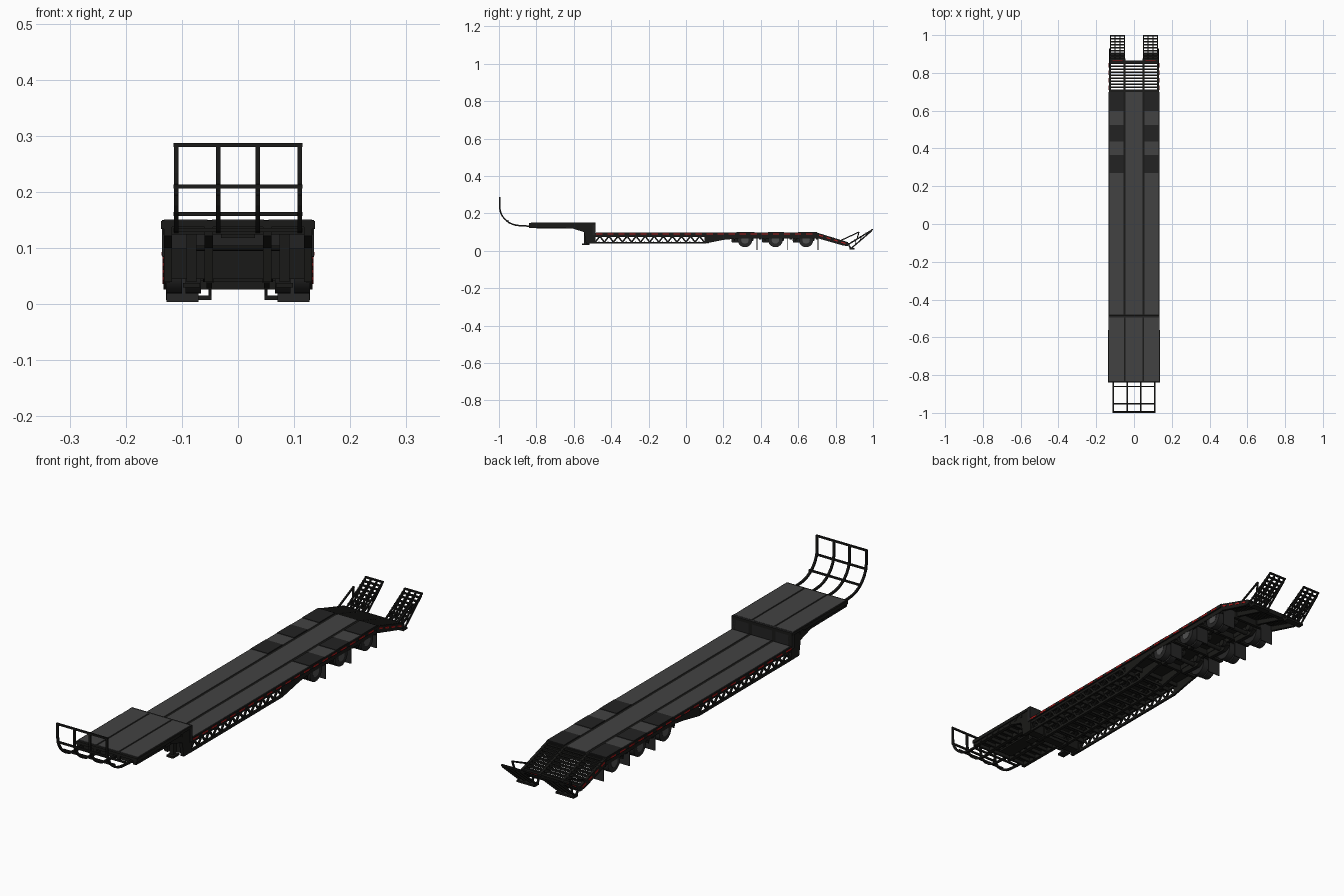
import bpy, bmesh, math
from mathutils import Vector, Matrix

cube = bpy.data.objects.get("Cube")
if cube:
    bpy.data.objects.remove(cube)


def material(name, r, g, b):
    m = bpy.data.materials.new(name)
    m.use_nodes = True
    m.diffuse_color = (r, g, b, 1)
    m.node_tree.nodes["Principled BSDF"].inputs["Base Color"].default_value = (r, g, b, 1)
    return m


BLACK = material("black frame", .01, .01, .009)
DARK = material("dark cover", .016, .016, .016)
GREY = material("grey deck", .055, .055, .055)
RUBBER = material("rubber", .02, .02, .02)
STEEL = material("steel hub", .08, .08, .08)
RED = material("red marker", .45, .01, .01)
SIDES = (-1, 1)


class Part:
    """Collects simple solids into one named object."""

    def __init__(self, name, mat):
        self.name, self.mat, self.bm = name, mat, bmesh.new()

    def box(self, x0, x1, y0, y1, z0, z1):
        m = Matrix.Translation(((x0 + x1) / 2, (y0 + y1) / 2, (z0 + z1) / 2))
        m = m @ Matrix.Diagonal((abs(x1 - x0), abs(y1 - y0), abs(z1 - z0), 1))
        bmesh.ops.create_cube(self.bm, size=1, matrix=m)

    def prism(self, pts, x0, x1):
        a = [self.bm.verts.new((x0, y, z)) for y, z in pts]
        b = [self.bm.verts.new((x1, y, z)) for y, z in pts]
        self.bm.faces.new(a)
        self.bm.faces.new(b[::-1])
        for i in range(len(pts)):
            j = (i + 1) % len(pts)
            self.bm.faces.new((a[j], a[i], b[i], b[j]))

    def bar(self, p, q, w, h=None):
        p, q = Vector(p), Vector(q)
        d = q - p
        side = Vector((1, 0, 0)) if abs(d.x) < .5 * d.length else Vector((0, 1, 0))
        z = d.normalized()
        y = z.cross(side).normalized()
        rot = Matrix((y.cross(z), y, z)).transposed().to_4x4()
        m = Matrix.Translation((p + q) / 2) @ rot @ Matrix.Diagonal((w, h or w, d.length, 1))
        bmesh.ops.create_cube(self.bm, size=1, matrix=m)

    def cyl(self, x0, x1, y, z, r, n=24):
        m = Matrix.Translation(((x0 + x1) / 2, y, z)) @ Matrix.Rotation(math.pi / 2, 4, 'Y')
        bmesh.ops.create_cone(self.bm, cap_ends=True, segments=n, radius1=r, radius2=r,
                              depth=abs(x1 - x0), matrix=m)

    def done(self, smooth=False):
        bmesh.ops.recalc_face_normals(self.bm, faces=self.bm.faces)
        me = bpy.data.meshes.new(self.name)
        self.bm.to_mesh(me)
        self.bm.free()
        me.materials.append(self.mat)
        ob = bpy.data.objects.new(self.name, me)
        bpy.context.collection.objects.link(ob)
        if smooth:
            bpy.ops.object.select_all(action='DESELECT')
            ob.select_set(True)
            bpy.context.view_layer.objects.active = ob
            bpy.ops.object.shade_smooth_by_angle(angle=math.radians(35))


WHEELS = (.315, .478, .642)

# Main deck and raised front deck
p = Part("deck_base", BLACK)
p.box(-.133, .133, -.5, .705, .085, .096)
p.box(-.135, .135, -.84, -.485, .138, .149)
p.done()
p = Part("deck_panels", GREY)
p.box(-.044, .044, -.48, .7, .096, .098)
p.box(-.046, .046, -.83, -.495, .149, .151)
for s in SIDES:
    p.box(s * .056, s * .13, -.48, .27, .096, .098)
    p.box(s * .054, s * .132, -.83, -.495, .149, .151)
    for y in (.365, .525):
        p.box(s * .056, s * .13, y, y + .073, .096, .098)
p.done()
p = Part("wheel_covers", DARK)
for s in SIDES:
    for y0, y1 in ((.27, .365), (.438, .525), (.598, .7)):
        p.box(s * .056, s * .132, y0, y1, .096, .1)
p.done()

# Step wall between the two decks, and the slanted neck beams
p = Part("step_wall", DARK)
p.box(-.135, .135, -.5, -.485, .085, .15)
p.done()
p = Part("neck_beams", BLACK)
neck = [(-.84, .122), (-.84, .14), (-.485, .14), (-.485, .04), (-.535, .04), (-.545, .1), (-.61, .12)]
for s in SIDES:
    p.prism(neck, s * .045, s * .06)
    p.prism(neck, s * .118, s * .132)
p.box(-.13, .13, -.525, -.49, .045, .1)
for i in range(9):
    y = -.835 + i * .036
    p.box(-.134, .134, y, y + .008, .124, .14)
for s in SIDES:
    p.box(s * .128, s * .137, -.84, -.56, .134, .148)
p.box(-.03, .03, -.8, -.62, .118, .126)
p.done()

# Landing legs
p = Part("landing_legs", BLACK)
for s in SIDES:
    p.box(s * .074, s * .092, -.545, -.525, .04, .135)
    p.box(s * .068, s * .098, -.555, -.515, .03, .038)
p.cyl(-.08, .08, -.535, .1, .005, 8)
p.done()

# Chassis side rails with open lattice webs
p = Part("chassis_rails", BLACK)
for s in SIDES:
    for x, w in ((.05, .012), (.126, .008)):
        a, b = s * (x - w / 2), s * (x + w / 2)
        p.box(a, b, -.49, .2, .074, .088)
        p.box(a, b, -.49, .1, .038, .048)
        p.prism([(.1, .038), (.1, .088), (.27, .088), (.27, .068), (.2, .058)], a, b)
        p.box(a, b, .2, .71, .066, .088)
        for i in range(12):
            y = -.485 + i * .0485
            p.bar((s * x, y, .046), (s * x, y + .024, .078), .006, .008)
            p.bar((s * x, y + .024, .078), (s * x, y + .0485, .046), .006, .008)
    p.box(s * .13, s * .135, -.49, .7, .084, .096)
p.done()
p = Part("cross_members", BLACK)
for i in range(13):
    y = -.465 + i * .0485
    p.box(-.127, .127, y - .004, y + .004, .068, .087)
    p.box(-.05, .05, y - .003, y + .003, .04, .05)
for y in (.23, .395, .56, .7):
    p.box(-.127, .127, y - .006, y + .006, .06, .086)
p.done()

# Wheels, axles, suspension and mud flaps
tyres, hubs = Part("tyres", RUBBER), Part("hubs", STEEL)
axles, flaps = Part("axles_and_suspension", BLACK), Part("mud_flaps", RUBBER)
for y in WHEELS:
    axles.cyl(-.11, .11, y, .056, .009, 12)
    for s in SIDES:
        for x in (.066, .1):
            tyres.cyl(s * x, s * (x + .028), y, .058, .039)
        hubs.cyl(s * .12, s * .129, y, .058, .02, 16)
        axles.prism([(y - .075, .072), (y - .07, .045), (y + .02, .04), (y + .045, .055), (y + .045, .072)],
                    s * .046, s * .062)
        axles.cyl(s * .03, s * .045, y + .03, .065, .014, 12)
        axles.prism([(y - .062, .07), (y - .055, .05), (y - .045, .085)], s * .07, s * .13)
        flaps.box(s * .07, s * .127, y + .062, y + .066, .004, .086)
tyres.done(True)
hubs.done(True)
axles.done()
flaps.done()

# Sloping slatted tail
TOP, END = Vector((0, .703, .092)), Vector((0, .862, .042))
p = Part("tail_frame", BLACK)
for s in SIDES:
    for x0, x1 in ((.046, .056), (.122, .133)):
        p.prism([(.7, .097), (.865, .046), (.865, .028), (.84, .028), (.7, .068)], s * x0, s * x1)
p.box(-.133, .133, .85, .866, .026, .046)
for i in range(10):
    c = TOP.lerp(END, (i + .3) / 10)
    p.bar(c - Vector((.132, 0, 0)), c + Vector((.132, 0, 0)), .009, .008)
p.done()

# Folding ramps with struts
p = Part("loading_ramps", BLACK)
for s in SIDES:
    for x in (.05, .074, .1, .125):
        p.bar((s * x, .868, .034), (s * x, .996, .112), .005, .007)
        p.bar((s * x, .882, .012), (s * x, .992, .106), .005, .007)
        p.bar((s * x, .868, .034), (s * x, .882, .01), .006, .008)
        for t in (.2, .45, .7):
            u = Vector((s * x, .868, .034)).lerp(Vector((s * x, .996, .112)), t + .1)
            v = Vector((s * x, .882, .012)).lerp(Vector((s * x, .992, .106)), t)
            p.bar(u, v, .004)
    for i in range(9):
        c = Vector((0, .872, .037)).lerp(Vector((0, .996, .113)), i / 8)
        p.bar(c + Vector((s * .047, 0, 0)), c + Vector((s * .128, 0, 0)), .008, .006)
    p.box(s * .047, s * .128, .874, .9, .008, .016)
    p.bar((s * .13, .83, .056), (s * .13, .925, .1), .006)
    p.bar((s * .13, .925, .1), (s * .126, .915, .065), .006)
    p.cyl(s * .045, s * .133, .868, .034, .007, 10)
p.done()

# Curved front guard rail
p = Part("front_guard_rail", BLACK)
arc = [(-.83, .131), (-.885, .134)]
for k in range(1, 9):
    a = math.radians(k * 11.25)
    arc.append((-.885 - .111 * math.sin(a), .234 - .1 * math.cos(a)))
arc.append((-.996, .287))
for x in (-.11, -.035, .035, .11):
    for (y0, z0), (y1, z1) in zip(arc, arc[1:]):
        p.bar((x, y0, z0), (x, y1, z1), .008)
for y, z in ((-.996, .284), (-.993, .21), (-.952, .161), (-.86, .132)):
    p.bar((-.115, y, z), (.115, y, z), .007)
p.done()

# Red marker strips along the sides and tail lights
p = Part("red_markers", RED)
for s in SIDES:
    for i in range(20):
        y = -.48 + i * .059
        p.box(s * .135, s * .1362, y, y + .034, .087, .093)
    for i in range(4):
        a, b = TOP.lerp(END, i / 4 + .05), TOP.lerp(END, i / 4 + .19)
        off = Vector((s * .1335, 0, -.006))
        p.bar(a + off, b + off, .002, .006)
    p.box(s * .06, s * .115, .866, .868, .03, .042)
p.done()
